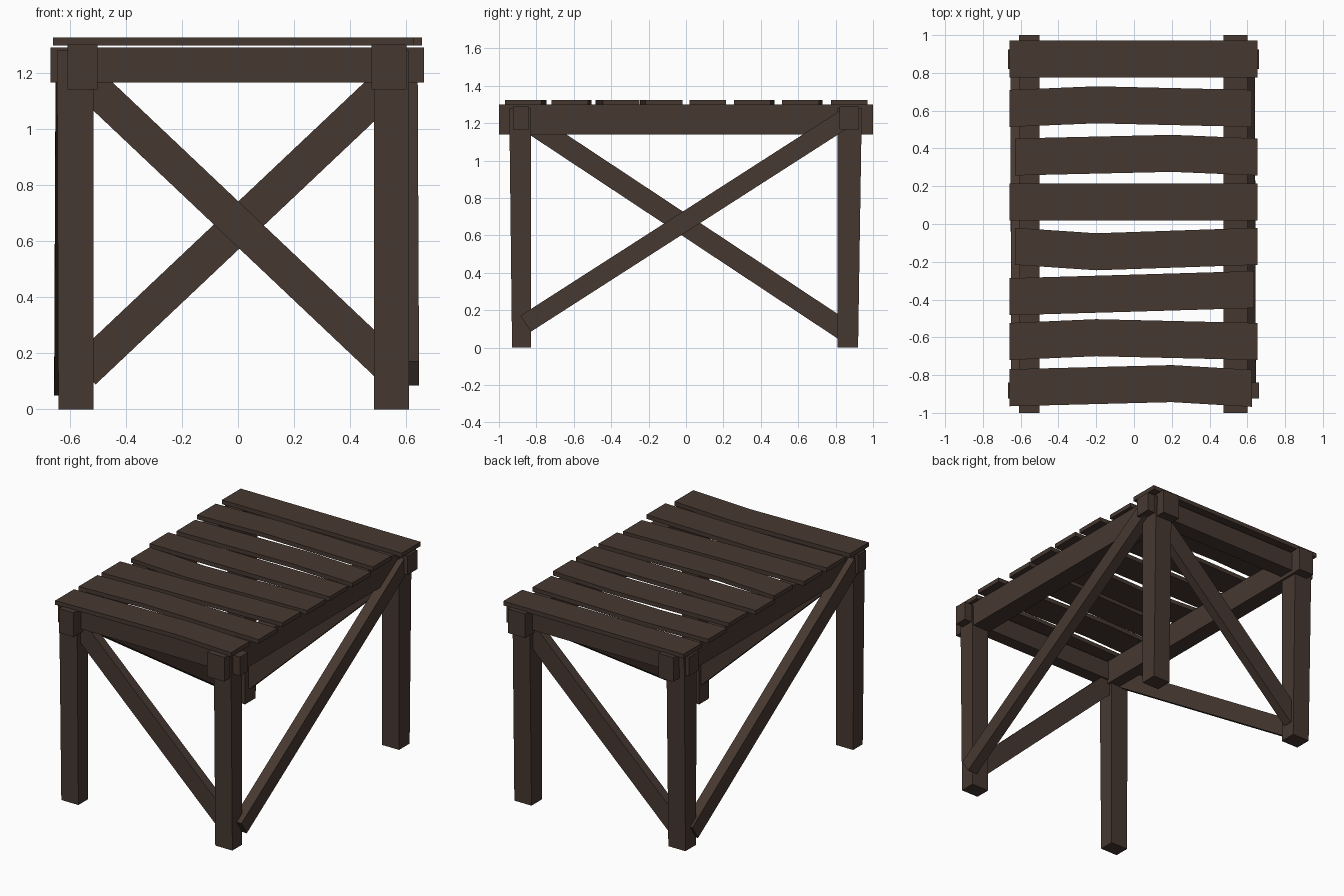
import bpy, bmesh
from mathutils import Vector

if "Cube" in bpy.data.objects:
    bpy.data.objects.remove(bpy.data.objects["Cube"])

wood = bpy.data.materials.new("dark brown wood")
wood.diffuse_color = (0.062, 0.040, 0.030, 1)
wood.use_nodes = True
wood.node_tree.nodes["Principled BSDF"].inputs["Base Color"].default_value = wood.diffuse_color


def finish(name, bm):
    bmesh.ops.recalc_face_normals(bm, faces=bm.faces)
    me = bpy.data.meshes.new(name)
    bm.to_mesh(me)
    bm.free()
    me.materials.append(wood)
    ob = bpy.data.objects.new(name, me)
    bpy.context.collection.objects.link(ob)
    return ob


def loft(name, rings):
    """Join four-cornered rings into a closed beam."""
    bm = bmesh.new()
    loops = [[bm.verts.new(p) for p in ring] for ring in rings]
    for a, b in zip(loops, loops[1:]):
        for i in range(4):
            j = (i + 1) % 4
            bm.faces.new((a[i], a[j], b[j], b[i]))
    bm.faces.new(loops[0])
    bm.faces.new(loops[-1])
    return finish(name, bm)


def ring_z(x0, x1, y0, y1, z):
    return [(x0, y0, z), (x1, y0, z), (x1, y1, z), (x0, y1, z)]


def box(name, x0, x1, y0, y1, z0, z1):
    return loft(name, [ring_z(x0, x1, y0, y1, z) for z in (z0, z1)])


def brace(name, p, q, width, thick, normal):
    """Square-ended plank from p to q; normal is its thickness direction."""
    p, q, n = Vector(p), Vector(q), Vector(normal)
    side = (q - p).cross(n).normalized() * width / 2
    t = n * thick / 2
    loft(name, [[c - side - t, c + side - t, c + side + t, c - side + t] for c in (p, q)])


# Legs, widening outwards to the top
for side, x0, x1 in (("left", -0.64, -0.515), ("right", 0.485, 0.61)):
    loft("front_leg_" + side, [ring_z(x0, x1, -0.93, -0.83, 0),
                               ring_z(x0 - (0.005 if x0 < 0 else 0), x1, -0.945, -0.83, 1.28)])
    loft("back_leg_" + side, [ring_z(x0, x1, 0.81, 0.92, 0),
                              ring_z(x0 - (0.005 if x0 < 0 else 0), x1, 0.81, 0.94, 1.28)])

# Top rails
box("long_rail_left", -0.608, -0.50, -1, 1, 1.14, 1.30)
box("long_rail_right", 0.475, 0.60, -1, 1, 1.14, 1.30)
box("cross_rail_front", -0.668, 0.663, -0.925, -0.84, 1.165, 1.29)
box("cross_rail_back", -0.668, 0.663, 0.82, 0.925, 1.165, 1.29)

# Diagonal braces
brace("front_brace", (-0.56, -0.88, 1.19), (0.55, -0.88, 0.14), 0.12, 0.06, (0, 1, 0))
brace("back_brace", (-0.55, 0.875, 0.135), (0.53, 0.875, 1.155), 0.125, 0.06, (0, 1, 0))
brace("right_brace", (0.61, -0.857, 0.128), (0.605, 0.86, 1.23), 0.102, 0.07, (1, 0, 0))
brace("left_brace", (-0.62, 0.84, 0.095), (-0.615, -0.86, 1.22), 0.11, 0.07, (1, 0, 0))

# Warped top slats: x start, x end, bend x, centre y at start, bend and end
slats = [
    (-0.66, 0.625, 0.2, -0.867, -0.845, -0.870),
    (-0.66, 0.655, -0.2, -0.622, -0.602, -0.622),
    (-0.66, 0.635, 0.0, -0.385, -0.366, -0.347),
    (-0.63, 0.655, -0.2, -0.118, -0.147, -0.118),
    (-0.66, 0.655, 0.0, 0.117, 0.117, 0.117),
    (-0.63, 0.655, 0.2, 0.355, 0.374, 0.355),
    (-0.66, 0.625, -0.2, 0.612, 0.631, 0.612),
    (-0.66, 0.655, 0.0, 0.873, 0.873, 0.873),
]
for i, (xa, xb, xm, ya, ym, yb) in enumerate(slats):
    h = 0.098
    loft("top_slat_%d" % (i + 1),
         [[(x, y - h, 1.297), (x, y + h, 1.297), (x, y + h, 1.325), (x, y - h, 1.325)]
          for x, y in ((xa, ya), (xm, ym), (xb, yb))])
